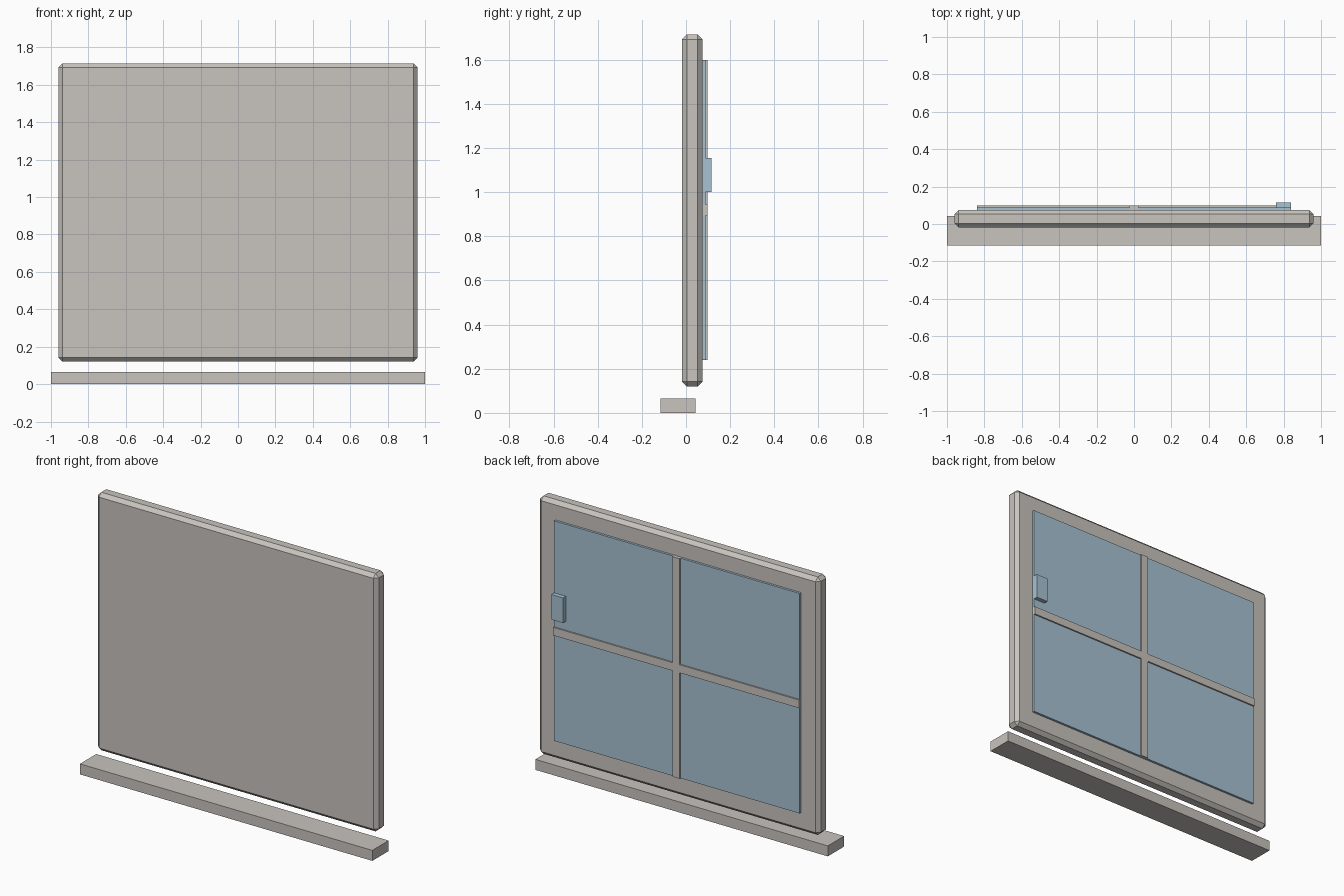
import bpy

# Remove the default cube
cube = bpy.data.objects.get("Cube")
if cube:
    bpy.data.objects.remove(cube, do_unlink=True)


def material(name, colour):
    mat = bpy.data.materials.new(name)
    mat.use_nodes = True
    mat.diffuse_color = colour
    mat.node_tree.nodes["Principled BSDF"].inputs["Base Color"].default_value = colour
    return mat


def box(name, x, y, z, mat, bevel=0):
    """Box from (min, max) extents, with an optional chamfer on all edges."""
    spans = (x, y, z)
    bpy.ops.mesh.primitive_cube_add(size=1, location=[(a + b) / 2 for a, b in spans])
    obj = bpy.context.object
    obj.name = name
    obj.scale = [b - a for a, b in spans]
    bpy.ops.object.transform_apply(location=False, rotation=False, scale=True)
    obj.data.materials.append(mat)
    if bevel:
        mod = obj.modifiers.new("Chamfer", "BEVEL")
        mod.width = bevel
        mod.segments = 1
    return obj


grey = material("warm grey", (0.578, 0.552, 0.515, 1))
blue = material("pale blue", (0.39, 0.54, 0.65, 1))

FACE = 0.075           # back face of the frame
LEFT, RIGHT = 0.84, -0.84
BOTTOM, TOP = 0.24, 1.6
HALF_BAR = 0.025
MID = (BOTTOM + TOP) / 2

# Sill and chamfered frame slab
box("sill", (-1, 1), (-0.116, 0.043), (0, 0.065), grey)
box("frame", (-0.96, 0.96), (-0.018, FACE), (0.12, 1.715), grey, bevel=0.022)

# Four panes, on either side of the bars
columns = {"right": (RIGHT, -HALF_BAR), "left": (HALF_BAR, LEFT)}
rows = {"lower": (BOTTOM, MID - HALF_BAR), "upper": (MID + HALF_BAR, TOP)}
for row, z in rows.items():
    for side, x in columns.items():
        box(f"{row}_{side}_pane", x, (FACE, 0.089), z, blue)

# Glazing bars, standing slightly proud of the panes
bar_y = (FACE, 0.098)
box("vertical_bar", (-HALF_BAR, HALF_BAR), bar_y, (BOTTOM, TOP), grey)
for side, x in columns.items():
    box(f"horizontal_bar_{side}", x, bar_y, (MID - HALF_BAR, MID + HALF_BAR), grey)

# Latch on the left edge
box("latch", (0.76, LEFT), (FACE, 0.116), (1.0, 1.155), blue)
